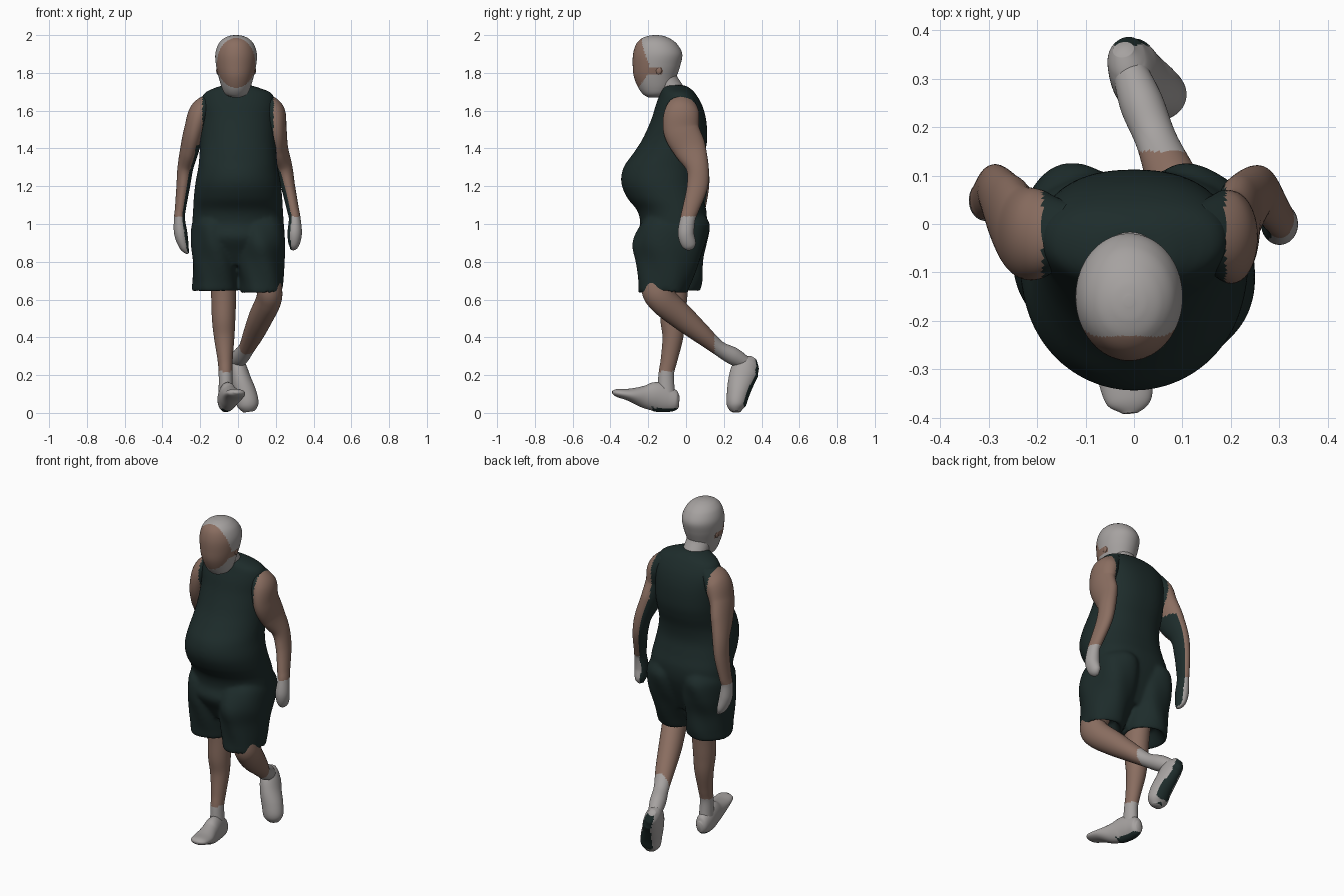
import bpy, bmesh, math
from mathutils import Vector


def material(name, rgb):
    m = bpy.data.materials.new(name)
    m.diffuse_color = (*rgb, 1)
    return m


MATS = [material("dark green cloth", (0.0125, 0.025, 0.024)),
        material("skin", (0.255, 0.155, 0.118)),
        material("pale grey cloth", (0.38, 0.36, 0.352))]
CLOTH, SKIN, PALE = 0, 1, 2


def smooth_path(pts, sub):
    # Catmull-Rom through every component of the given rings
    pts = [tuple(map(float, p)) for p in pts]
    out = []
    for i in range(len(pts) - 1):
        a, b, c, d = pts[max(i - 1, 0)], pts[i], pts[i + 1], pts[min(i + 2, len(pts) - 1)]
        for k in range(sub):
            t = k / sub
            out.append([0.5 * (2 * q + (r - p) * t + (2 * p - 5 * q + 4 * r - s) * t * t
                               + (3 * q - p - 3 * r + s) * t ** 3)
                        for p, q, r, s in zip(a, b, c, d)])
    out.append(list(pts[-1]))
    return out


def skin_rings(name, rings, rule):
    bm = bmesh.new()
    vr = [[bm.verts.new(p) for p in ring] for ring in rings]
    n = len(vr[0])
    for r0, r1 in zip(vr, vr[1:]):
        for j in range(n):
            bm.faces.new((r0[j], r0[(j + 1) % n], r1[(j + 1) % n], r1[j]))
    bm.faces.new(vr[0])
    bm.faces.new(vr[-1])
    bmesh.ops.recalc_face_normals(bm, faces=bm.faces)
    bm.normal_update()
    for f in bm.faces:
        f.smooth = True
        f.material_index = rule(f.calc_center_median(), f.normal)
    me = bpy.data.meshes.new(name)
    bm.to_mesh(me)
    bm.free()
    for m in MATS:
        me.materials.append(m)
    ob = bpy.data.objects.new(name, me)
    bpy.context.collection.objects.link(ob)
    return ob


def limb(name, pts, rule, n=40, sub=9):
    # rings (x, y, z, radius across x, other radius) square to the path
    p = smooth_path(pts, sub)
    rings = []
    for i, q in enumerate(p):
        c = Vector(q[:3])
        t = (Vector(p[min(i + 1, len(p) - 1)][:3]) - Vector(p[max(i - 1, 0)][:3])).normalized()
        u = Vector((1, 0, 0))
        u = (u - t * u.dot(t)).normalized()
        v = t.cross(u)
        rings.append([c + u * q[3] * math.cos(a) + v * q[4] * math.sin(a)
                      for a in (2 * math.pi * j / n for j in range(n))])
    return skin_rings(name, rings, rule)


def trunk(name, pts, rule, n=60, sub=7, back=1.0, split=0.5, wave=0.0):
    # level rings (z, centre x, half width, front y, back y); back < 1 squares the rear
    rings = []
    for z, cx, rx, yf, yb in smooth_path(pts, sub):
        cy = yb + (yf - yb) * split
        ring = []
        for j in range(n):
            a = 2 * math.pi * j / n
            c, s = math.cos(a), math.sin(a)
            k = 1 + wave * math.sin(5 * a + 18 * z)
            ry, p = ((yb - cy), back) if s > 0 else ((cy - yf), 1.0)
            ring.append(Vector((cx + k * rx * math.copysign(abs(c) ** p, c),
                                cy + k * ry * math.copysign(abs(s) ** p, s), z)))
        rings.append(ring)
    return skin_rings(name, rings, rule)


def cloth(c, n):
    return CLOTH


# Sleeveless top with a big belly, down to the seat
torso = trunk("outfit", [
    (1.735, -.005, .07, -.12, -.01), (1.72, -.005, .12, -.13, .02),
    (1.69, 0, .18, -.138, .05), (1.63, 0, .2, -.16, .085),
    (1.55, 0, .198, -.185, .107), (1.45, 0, .2, -.23, .112),
    (1.38, 0, .203, -.275, .1), (1.30, 0, .21, -.33, .077),
    (1.22, 0, .225, -.343, .07), (1.14, 0, .234, -.312, .088),
    (1.07, 0, .238, -.258, .108), (1.0, 0, .242, -.243, .108),
    (.93, 0, .238, -.262, .09), (.85, 0, .21, -.22, .06), (.78, 0, .15, -.18, .03)],
    cloth, back=.85, split=.47)

# Loose shorts, the hems turned inwards
right = trunk("right_shorts_leg", [
    (1.06, -.11, .1, -.18, .08), (1.0, -.115, .126, -.23, .122),
    (.9, -.12, .128, -.24, .114), (.8, -.117, .124, -.225, .09), (.7, -.118, .122, -.205, .084),
    (.645, -.12, .122, -.195, .07), (.66, -.115, .1, -.17, .05), (.71, -.1, .07, -.14, .02)],
    cloth, back=.92, wave=.025)
left = trunk("left_shorts_leg", [
    (1.06, .11, .1, -.18, .08), (1.0, .118, .126, -.24, .122),
    (.9, .12, .13, -.28, .107), (.8, .118, .126, -.265, .07), (.7, .125, .115, -.256, .03),
    (.635, .128, .107, -.253, .0), (.65, .138, .09, -.23, -.02), (.7, .14, .07, -.2, -.04)],
    cloth, back=.92, wave=.025)

# Melt top and shorts into one outfit
bm = bmesh.new()
for ob in (torso, right, left):
    bm.from_mesh(ob.data)
bm.to_mesh(torso.data)
bm.free()
for ob in (right, left):
    bpy.data.objects.remove(ob)
remesh = torso.modifiers.new("melt", "REMESH")
remesh.mode, remesh.voxel_size, remesh.use_smooth_shade = "VOXEL", .0095, True
relax = torso.modifiers.new("relax", "SMOOTH")
relax.factor, relax.iterations = .5, 8


# Head in a pale hood with an oval face opening and a strip to the ear
def hood(c, n):
    oval = ((c.x + .01) / .101) ** 2 + ((c.z - 1.853) / .132) ** 2
    ear = abs(c.z - 1.81) < .016 and c.y < -.125
    return SKIN if (oval < 1 and c.y < -.15) or ear else PALE


trunk("head", [
    (1.67, -.01, .02, -.20, -.14), (1.685, -.01, .055, -.225, -.10),
    (1.72, -.01, .075, -.252, -.07), (1.78, -.01, .093, -.276, -.05),
    (1.84, -.01, .106, -.282, -.03), (1.90, -.01, .11, -.28, -.02),
    (1.95, -.01, .095, -.265, -.045), (1.98, -.01, .069, -.238, -.082),
    (1.995, -.01, .038, -.203, -.118), (2.0, -.01, .01, -.17, -.148)], hood, n=100, sub=10)

for x in (-.108, .088):
    limb("right_ear" if x < 0 else "left_ear", [
        (x, -.15, 1.795, .003, .006), (x, -.145, 1.805, .007, .015),
        (x, -.142, 1.82, .007, .015), (x, -.14, 1.83, .003, .006)],
        lambda c, n: SKIN, n=16, sub=4)

limb("neck", [(-.008, -.06, 1.66, .085, .075), (-.008, -.075, 1.7, .074, .068),
              (-.01, -.1, 1.75, .07, .062), (-.01, -.12, 1.8, .065, .06)],
     lambda c, n: PALE if c.z > 1.69 else SKIN)


# Arms with pale gloves, the inner side dark, the armhole edge in cloth
def arm_rule(sign):
    def rule(c, n):
        if c.z > 1.4 and sign * c.x < .188:
            return CLOTH
        if c.z < 1.42 and -sign * n.x > .65:
            return CLOTH
        return PALE if c.z < 1.04 else SKIN
    return rule


limb("left_arm", [
    (.13, -.005, 1.67, .03, .05), (.185, -.02, 1.6, .06, .09), (.205, -.025, 1.5, .052, .095),
    (.217, .02, 1.4, .048, .086), (.245, .06, 1.3, .043, .06), (.265, .06, 1.2, .037, .055),
    (.29, .025, 1.08, .032, .044), (.3, .01, 1.03, .031, .04), (.3, .0, .95, .038, .043),
    (.295, .015, .89, .028, .038), (.285, .02, .865, .01, .016)], arm_rule(1), n=56, sub=12)
limb("right_arm", [
    (-.13, -.005, 1.67, .03, .05), (-.193, -.02, 1.6, .06, .09), (-.23, -.015, 1.5, .055, .095),
    (-.255, .02, 1.4, .05, .086), (-.278, .06, 1.3, .042, .06), (-.29, .068, 1.2, .036, .054),
    (-.305, .058, 1.08, .029, .044), (-.31, .05, 1.03, .029, .04), (-.303, .05, .95, .035, .043),
    (-.285, .06, .88, .025, .036), (-.265, .065, .845, .008, .016)], arm_rule(-1), n=56, sub=12)

# Standing leg and its foot with raised toes
limb("right_leg", [
    (-.08, -.06, .78, .07, .085), (-.076, -.065, .62, .066, .072), (-.076, -.07, .5, .062, .066),
    (-.073, -.07, .4, .054, .055), (-.068, -.09, .28, .04, .044), (-.066, -.105, .2, .036, .041),
    (-.063, -.105, .07, .04, .05)], lambda c, n: PALE if c.z < .22 else SKIN)
limb("right_foot", [
    (-.067, -.036, .06, .02, .03), (-.067, -.055, .062, .037, .053), (-.065, -.1, .072, .044, .07),
    (-.055, -.16, .085, .047, .078), (-.042, -.22, .085, .05, .06), (-.022, -.3, .096, .056, .033),
    (-.01, -.365, .106, .047, .021), (-.007, -.39, .11, .016, .008)],
    lambda c, n: CLOTH if n.z < -.6 and c.y > -.18 else PALE)

# Trailing leg, shin swept back, foot on its toes
limb("left_leg", [
    (.14, -.1, .78, .07, .09), (.163, -.15, .67, .068, .085), (.163, -.125, .6, .067, .078),
    (.12, -.02, .505, .064, .068), (.083, .08, .42, .055, .053), (.047, .17, .345, .043, .04),
    (.015, .25, .3, .045, .046), (-.01, .32, .26, .035, .035)],
    lambda c, n: PALE if c.y > .15 else SKIN, n=48, sub=14)
limb("left_foot", [
    (-.022, .36, .287, .022, .02), (-.016, .342, .265, .04, .055), (-.002, .316, .23, .05, .074),
    (.016, .293, .17, .055, .07), (.04, .275, .1, .059, .06), (.053, .265, .04, .056, .05),
    (.058, .265, .006, .03, .024)], lambda c, n: CLOTH if n.y > .72 else PALE, n=48, sub=14)
